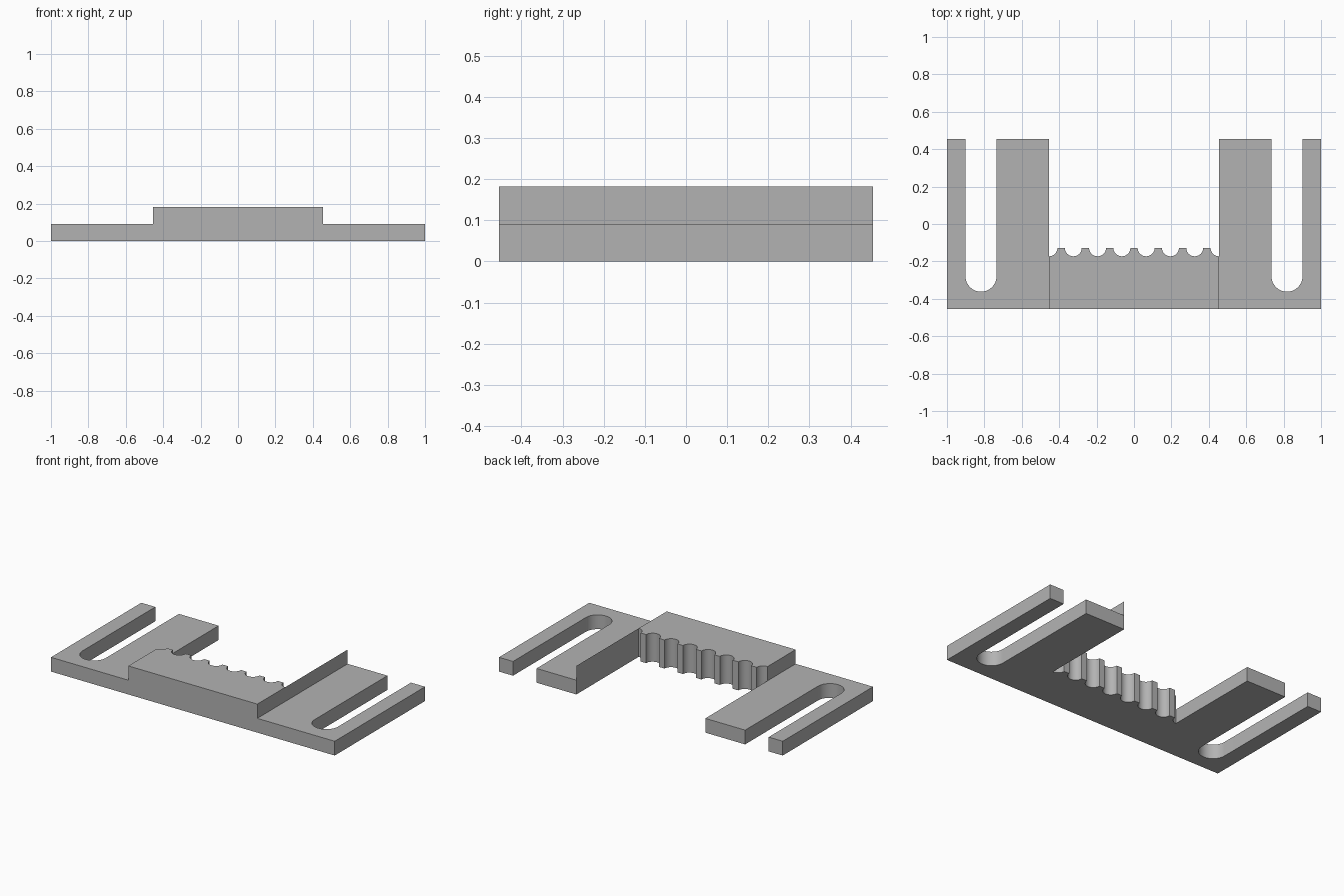
import bpy
import bmesh
from math import sin, cos, pi, radians

cube = bpy.data.objects.get("Cube")
if cube:
    bpy.data.objects.remove(cube, do_unlink=True)

HALF = 5 / 11          # half depth, and half width of the raised block
THICK = 1 / 11         # wing thickness; the block is twice this
SLOT_X, SLOT_Y, SLOT_R = 0.818, -0.279, 0.083
TEETH, TOOTH_Y, TOOTH_R = 7, -0.1273, 0.0455
VALLEY = TOOTH_Y - TOOTH_R

grey = bpy.data.materials.new("plain grey")
grey.use_nodes = True
color = (0.45, 0.45, 0.45, 1)
grey.diffuse_color = color
grey.node_tree.nodes["Principled BSDF"].inputs["Base Color"].default_value = color


def arc(cx, cy, r, start, end, steps):
    """Points along the lower half of a circle, from right to left."""
    angles = [start + (end - start) * i / steps for i in range(steps + 1)]
    return [(cx + r * cos(a), cy - r * sin(a)) for a in angles]


def add_object(name, bm):
    mesh = bpy.data.meshes.new(name)
    bm.to_mesh(mesh)
    bm.free()
    mesh.materials.append(grey)
    obj = bpy.data.objects.new(name, mesh)
    bpy.context.collection.objects.link(obj)
    return obj


# Wing outline with its open slot; the other wing is mirrored
slot = arc(SLOT_X, SLOT_Y, SLOT_R, 0, pi, 24)
wing = [(HALF, -HALF), (1, -HALF), (1, HALF), (SLOT_X + SLOT_R, HALF), *slot,
        (SLOT_X - SLOT_R, HALF), (HALF, HALF), (HALF, VALLEY)]
mirrored_wing = [(-x, y) for x, y in reversed(wing)]

# Block outline with a scalloped back edge, ending in quarter scallops
block = [(-HALF, -HALF), (HALF, -HALF)]
for i in range(TEETH, -1, -1):
    cx = -HALF + 2 * HALF * i / TEETH
    start = pi / 2 if i == TEETH else 0
    end = pi / 2 if i == 0 else pi
    block += arc(cx, TOOTH_Y, TOOTH_R, start, end, 8 if i in (0, TEETH) else 16)

# Slotted plate, with the block raised from its middle
bm = bmesh.new()
for outline in (wing, mirrored_wing, block):
    bm.faces.new([bm.verts.new((x, y, 0)) for x, y in outline])
bmesh.ops.remove_doubles(bm, verts=bm.verts, dist=1e-5)


def raise_faces(faces, keep):
    result = bmesh.ops.extrude_face_region(bm, geom=faces, use_keep_orig=keep)["geom"]
    verts = [g for g in result if isinstance(g, bmesh.types.BMVert)]
    bmesh.ops.translate(bm, verts=verts, vec=(0, 0, THICK))
    return [g for g in result if isinstance(g, bmesh.types.BMFace)]


tops = raise_faces(list(bm.faces), True)
middle = [f for f in tops if abs(f.calc_center_bounds().x) < 0.1]
raise_faces(middle, False)
for face in middle:
    if face.is_valid:
        bmesh.ops.delete(bm, geom=[face], context="FACES_ONLY")
bmesh.ops.recalc_face_normals(bm, faces=bm.faces)
plate = add_object("slotted_plate", bm)

# Paper-thin fin along the inner edge of one wing
bm = bmesh.new()
corners = [(VALLEY, THICK), (HALF, THICK), (HALF, 2 * THICK), (VALLEY, 2 * THICK)]
bm.faces.new([bm.verts.new((HALF, y, z)) for y, z in corners])
add_object("thin_fin", bm)

# Smooth the round slots and scallops, keep the corners sharp
bpy.ops.object.select_all(action="DESELECT")
plate.select_set(True)
bpy.context.view_layer.objects.active = plate
bpy.ops.object.shade_smooth_by_angle(angle=radians(30))
